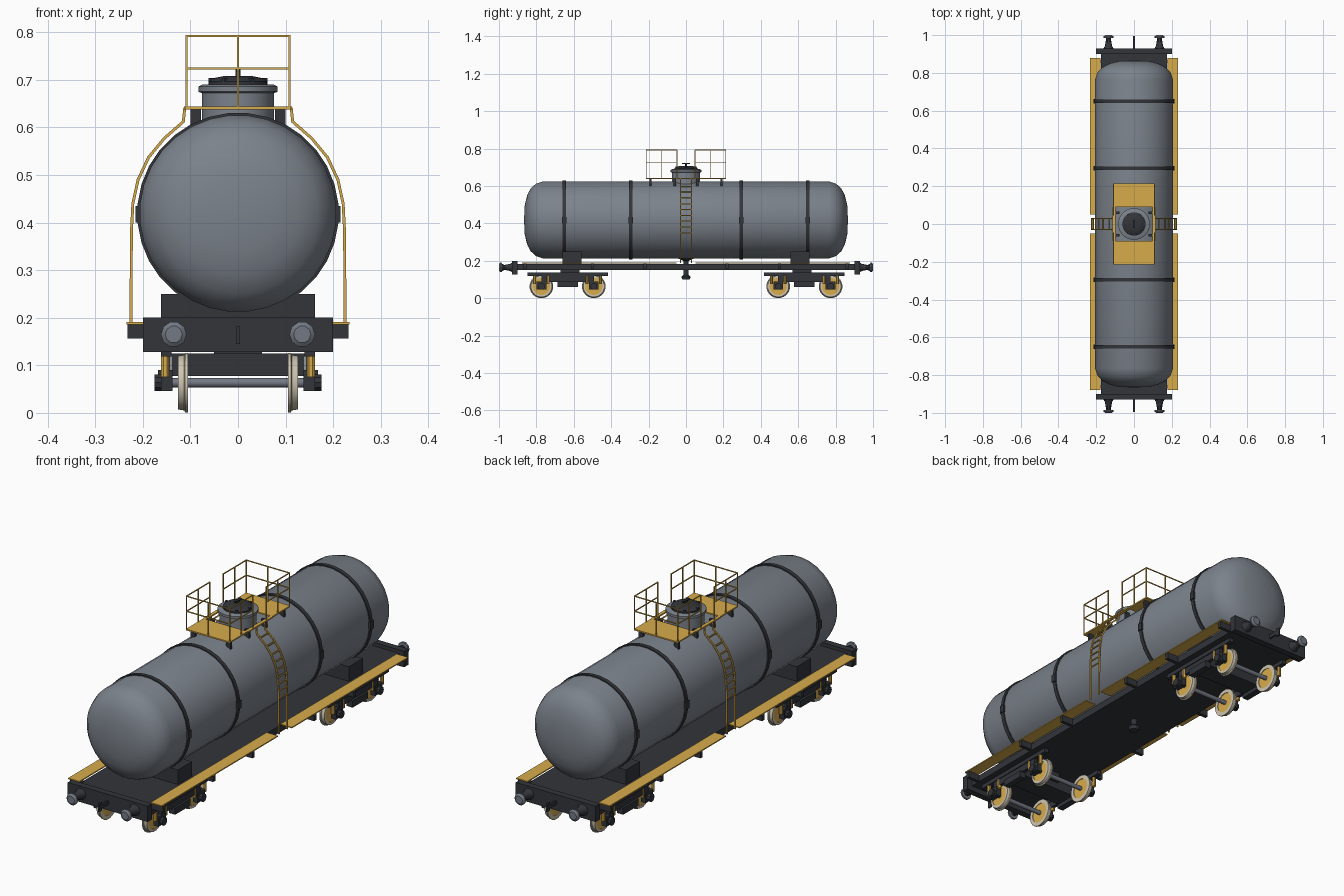
import bpy, bmesh, math
from mathutils import Vector, Matrix

if "Cube" in bpy.data.objects:
    bpy.data.objects.remove(bpy.data.objects["Cube"])


def material(name, rgb):
    m = bpy.data.materials.new(name)
    m.diffuse_color = (*rgb, 1)
    m.use_nodes = True
    m.node_tree.nodes["Principled BSDF"].inputs["Base Color"].default_value = m.diffuse_color
    return m


GREY = material("tank grey", (0.20, 0.225, 0.26))
DARK = material("dark frame", (0.032, 0.035, 0.042))
YELLOW = material("safety yellow", (0.68, 0.41, 0.07))
CREAM = material("wheel rim cream", (0.62, 0.56, 0.44))
STEEL = material("buffer steel", (0.17, 0.19, 0.23))


def box(bm, x0, x1, y0, y1, z0, z1):
    c = Vector((x0 + x1, y0 + y1, z0 + z1)) / 2
    s = Matrix.Diagonal((abs(x1 - x0), abs(y1 - y0), abs(z1 - z0), 1))
    bmesh.ops.create_cube(bm, size=1, matrix=Matrix.Translation(c) @ s)


def bar(bm, a, b, w=0.005):
    a, b = Vector(a), Vector(b)
    d = b - a
    rot = d.to_track_quat('Z', 'Y').to_matrix().to_4x4()
    bmesh.ops.create_cube(bm, size=1, matrix=Matrix.Translation((a + b) / 2) @ rot
                          @ Matrix.Diagonal((w, w, d.length + w * 0.5, 1)))


def lathe(bm, center, axis, profile, n=16, closed=False):
    """Revolve (distance along axis, radius) pairs around the axis."""
    c, ax = Vector(center), Vector(axis)
    u = Vector((0, 0, 1)) if abs(ax.z) < 0.5 else Vector((1, 0, 0))
    v = ax.cross(u)
    rings = []
    for t, r in profile:
        if r == 0:
            rings.append([bm.verts.new(c + ax * t)] * n)
        else:
            angs = [2 * math.pi * (i + 0.5) / n for i in range(n)]
            rings.append([bm.verts.new(c + ax * t + (u * math.cos(a) + v * math.sin(a)) * r)
                          for a in angs])
    pairs = list(zip(rings, rings[1:])) + ([(rings[-1], rings[0])] if closed else [])
    for p, q in pairs:
        for i in range(n):
            j = (i + 1) % n
            bm.faces.new(list(dict.fromkeys((p[i], p[j], q[j], q[i]))))


def rod(bm, center, axis, t0, t1, r, n=12):
    lathe(bm, center, axis, [(t0, 0), (t0, r), (t1, r), (t1, 0)], n)


def make(name, mat, build, smooth=False):
    bm = bmesh.new()
    build(bm)
    bmesh.ops.recalc_face_normals(bm, faces=bm.faces)
    me = bpy.data.meshes.new(name)
    bm.to_mesh(me)
    bm.free()
    me.materials.append(mat)
    ob = bpy.data.objects.new(name, me)
    bpy.context.collection.objects.link(ob)
    if smooth:
        bpy.ops.object.select_all(action='DESELECT')
        ob.select_set(True)
        bpy.context.view_layer.objects.active = ob
        bpy.ops.object.shade_smooth_by_angle(angle=math.radians(35))
    return ob


X, Y, Z = (1, 0, 0), (0, 1, 0), (0, 0, 1)
SIDES = (-1, 1)
TZ, TR = 0.419, 0.207

# Tank barrel with dished ends
cap = [(0.866, 0), (0.862, 0.08), (0.85, 0.13), (0.831, 0.168), (0.803, 0.194), (0.765, TR)]
make("tank", GREY, lambda bm: lathe(
    bm, (0, 0, TZ), Y, [(-y, r) for y, r in cap] + cap[::-1], 32), True)


def bands(bm):
    for y in (-0.65, -0.295, 0.295, 0.65):
        lathe(bm, (0, y, TZ), Y, [(-0.009, 0.2), (-0.009, 0.212), (0.009, 0.212), (0.009, 0.2)],
              32, True)
        for s in SIDES:  # strap tensioners
            box(bm, s * 0.203, s * 0.215, y - 0.012, y + 0.012, 0.40, 0.435)


make("tank_bands", DARK, bands, True)

# Filling dome and hatch
make("dome", GREY, lambda bm: lathe(bm, (0, 0, 0), Z, [
    (0.58, 0.076), (0.672, 0.076), (0.675, 0.084), (0.686, 0.084), (0.69, 0.076), (0.69, 0)], 24), True)


def hatch(bm):
    lathe(bm, (0, 0, 0), Z, [(0.688, 0), (0.688, 0.062), (0.696, 0.062), (0.703, 0.054),
                             (0.708, 0.03), (0.708, 0)], 20)
    rod(bm, (0, 0, 0), Z, 0.70, 0.724, 0.006, 8)
    box(bm, -0.004, 0.004, -0.022, 0.022, 0.718, 0.724)
    for i in range(6):
        a = i * math.pi / 3
        rod(bm, (0.057 * math.cos(a), 0.057 * math.sin(a), 0), Z, 0.69, 0.704, 0.006, 6)


make("hatch", DARK, hatch, True)


# Platform, railings and ladders
def platform(bm):
    for s in SIDES:
        box(bm, -0.11, 0.11, s * 0.09, s * 0.215, 0.638, 0.644)
        box(bm, s * 0.098, s * 0.113, -0.09, 0.09, 0.638, 0.644)


make("platform", YELLOW, platform)


def platform_legs(bm):
    for sx in SIDES:
        for y in (-0.19, -0.06, 0.06, 0.19):
            box(bm, sx * 0.078, sx * 0.1, y - 0.006, y + 0.006, 0.59, 0.638)


make("platform_legs", DARK, platform_legs)


def railings(bm):
    for s in SIDES:
        ye, yi = s * 0.213, s * 0.048
        for x, y in ((-0.108, ye), (0, ye), (0.108, ye), (-0.108, s * 0.13),
                     (0.108, s * 0.13), (-0.108, yi), (0.108, yi)):
            bar(bm, (x, y, 0.64), (x, y, 0.792), 0.004)
        for z in (0.724, 0.792):
            bar(bm, (-0.108, ye, z), (0.108, ye, z), 0.004)
            for x in (-0.108, 0.108):
                bar(bm, (x, ye, z), (x, yi, z), 0.004)


make("railings", YELLOW, railings)

PATH = [(0.112, 0.64), (0.115, 0.612), (0.155, 0.577), (0.188, 0.537), (0.21, 0.49),
        (0.221, 0.44), (0.224, 0.38), (0.225, 0.19)]


def ladders(bm):
    for s in SIDES:
        for y in (-0.03, 0.03):
            for (xa, za), (xb, zb) in zip(PATH, PATH[1:]):
                bar(bm, (s * xa, y, za), (s * xb, y, zb), 0.006)
        for i in range(9):
            z = 0.35 + i * 0.031
            for (xa, za), (xb, zb) in zip(PATH, PATH[1:]):
                if zb <= z < za:
                    x = xa + (xb - xa) * (za - z) / (za - zb)
                    bar(bm, (s * x, -0.03, z), (s * x, 0.03, z), 0.005)


make("ladders", YELLOW, ladders)


# Walkways along both sides with brackets
def walkways(bm):
    for sx in SIDES:
        for sy in SIDES:
            box(bm, sx * 0.178, sx * 0.234, sy * 0.05, sy * 0.878, 0.186, 0.191)


make("walkways", YELLOW, walkways)


def brackets(bm):
    for sx in SIDES:
        for y in (-0.86, -0.5, -0.22, 0.22, 0.5, 0.86):
            box(bm, sx * 0.17, sx * 0.232, y - 0.008, y + 0.008, 0.156, 0.186)


make("walkway_brackets", DARK, brackets)


# Underframe, end beams, saddles and drain valve
def frame(bm):
    box(bm, -0.175, 0.175, -0.9, 0.9, 0.152, 0.184)
    for s in SIDES:
        box(bm, -0.2, 0.2, s * 0.9, s * 0.93, 0.128, 0.2)
        box(bm, -0.162, 0.162, s * 0.56, s * 0.66, 0.184, 0.25)
        box(bm, -0.05, 0.05, s * 0.57, s * 0.67, 0.11, 0.152)
    lathe(bm, (0, 0, 0), Z, [(0.1, 0), (0.1, 0.02), (0.115, 0.026), (0.125, 0.014),
                             (0.2, 0.014), (0.215, 0.05)], 12)


make("underframe", DARK, frame)


def buffer_stems(bm):
    for s in SIDES:
        for x in (-0.135, 0.135):
            lathe(bm, (x, 0, 0.165), (0, s, 0), [(0.93, 0.026), (0.94, 0.02), (0.965, 0.015),
                                                 (0.99, 0.011)], 10)
        # centre coupling hook
        box(bm, -0.004, 0.004, s * 0.93, s * 0.985, 0.155, 0.172)
        box(bm, -0.004, 0.004, s * 0.975, s * 0.995, 0.145, 0.182)


make("buffer_stems_and_hooks", DARK, buffer_stems, True)


def buffer_heads(bm):
    for s in SIDES:
        for x in (-0.135, 0.135):
            lathe(bm, (x, 0, 0.165), (0, s, 0), [(0.985, 0), (0.985, 0.026), (0.993, 0.027),
                                                 (1.0, 0.018), (1.0, 0)], 10)


make("buffer_heads", STEEL, buffer_heads, True)

# Bogies: wheelsets, side frames and axle boxes
AXLES = [s * y for s in SIDES for y in (0.493, 0.773)]
WZ = 0.0635


def wheel_rims(bm):
    for y in AXLES:
        for s in SIDES:
            lathe(bm, (0, y, WZ), (s, 0, 0), [(0.105, 0.046), (0.105, 0.0635), (0.111, 0.0635),
                                              (0.113, 0.059), (0.126, 0.057), (0.126, 0.046)], 20, True)


make("wheel_rims", CREAM, wheel_rims, True)


def wheel_discs(bm):
    for y in AXLES:
        for s in SIDES:
            rod(bm, (0, y, WZ), (s, 0, 0), 0.108, 0.123, 0.047, 20)


make("wheel_discs", YELLOW, wheel_discs, True)


def axles(bm):
    for y in AXLES:
        rod(bm, (0, y, WZ), X, -0.16, 0.16, 0.01, 12)


make("axles", STEEL, axles, True)


def bogie_frames(bm):
    for c in (-0.633, 0.633):
        box(bm, -0.14, 0.14, c - 0.05, c + 0.05, 0.078, 0.125)
        for s in SIDES:
            box(bm, s * 0.14, s * 0.162, c - 0.215, c + 0.215, 0.118, 0.138)
            box(bm, s * 0.142, s * 0.158, c - 0.14, c + 0.14, 0.088, 0.118)
            box(bm, s * 0.138, s * 0.168, c - 0.055, c + 0.055, 0.06, 0.09)
    for y in AXLES:
        for s in SIDES:
            box(bm, s * 0.138, s * 0.162, y - 0.026, y + 0.026, 0.046, 0.09)
            rod(bm, (0, y, WZ), (s, 0, 0), 0.16, 0.175, 0.018, 10)


make("bogie_frames", DARK, bogie_frames)


def springs(bm):
    for y in AXLES:
        for s in SIDES:
            for d in (-0.036, 0.036):
                rod(bm, (s * 0.153, y + d, 0), Z, 0.075, 0.118, 0.009, 8)


make("springs", YELLOW, springs, True)
